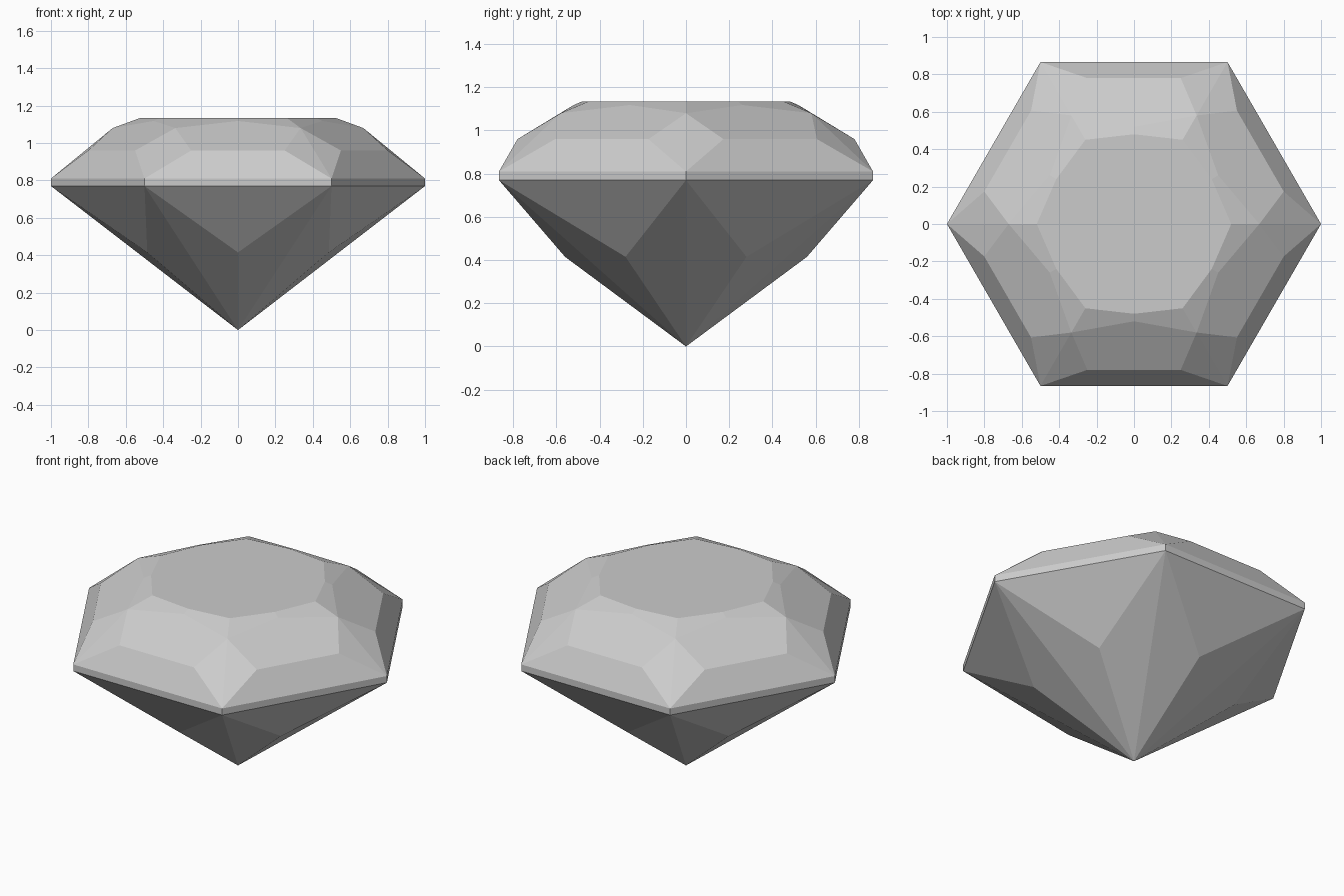
import bpy
import bmesh
from math import cos, sin, pi

cube = bpy.data.objects.get("Cube")
if cube:
    bpy.data.objects.remove(cube)

# Material
grey = bpy.data.materials.new("pale grey")
grey.use_nodes = True
colour = (0.6, 0.6, 0.6, 1)
grey.diffuse_color = colour
grey.node_tree.nodes["Principled BSDF"].inputs["Base Color"].default_value = colour

SIDES = 6
STEP = 2 * pi / SIDES
bm = bmesh.new()


def ring(radius, z, turn=0.0, slide=0.0):
    """One point per side: radius along the direction, slide across it."""
    pts = []
    for i in range(SIDES):
        a = (i + turn) * STEP
        pts.append(bm.verts.new((radius * cos(a) - slide * sin(a),
                                 radius * sin(a) + slide * cos(a), z)))
    return pts


# Rings: corners lie at whole steps, side middles at half steps
tip = bm.verts.new((0, 0, 0))
pavilion = ring(0.56, 0.415, 0.5)
girdle_low = ring(1.0, 0.77)
girdle_top = ring(1.0, 0.81)
bezel_a = ring(0.78, 0.96, 0.5, -0.25)
bezel_b = ring(0.78, 0.96, 0.5, 0.25)
kite_top = ring(0.67, 1.08)
star = ring(0.52, 1.118, 0.5)
table_corner = ring(0.52, 1.135)
table_mid = ring(0.48, 1.135, 0.5)

for i in range(SIDES):
    j = (i + 1) % SIDES
    facets = [
        # Pavilion
        (girdle_low[j], girdle_low[i], pavilion[i]),
        (girdle_low[i], tip, pavilion[i]),
        (girdle_low[j], pavilion[i], tip),
        # Girdle band
        (girdle_low[i], girdle_low[j], girdle_top[j], girdle_top[i]),
        # Crown
        (girdle_top[i], girdle_top[j], bezel_b[i], bezel_a[i]),
        (girdle_top[i], bezel_a[i], kite_top[i]),
        (girdle_top[j], kite_top[j], bezel_b[i]),
        (bezel_a[i], bezel_b[i], kite_top[j], star[i], kite_top[i]),
        (kite_top[i], star[i], table_mid[i], table_corner[i]),
        (star[i], kite_top[j], table_corner[j], table_mid[i]),
    ]
    for f in facets:
        bm.faces.new(f)

# Flat table on top
bm.faces.new([v for pair in zip(table_corner, table_mid) for v in pair])
bmesh.ops.recalc_face_normals(bm, faces=bm.faces)

mesh = bpy.data.meshes.new("cut_gem")
bm.to_mesh(mesh)
bm.free()
mesh.materials.append(grey)
gem = bpy.data.objects.new("cut_gem", mesh)
bpy.context.collection.objects.link(gem)
